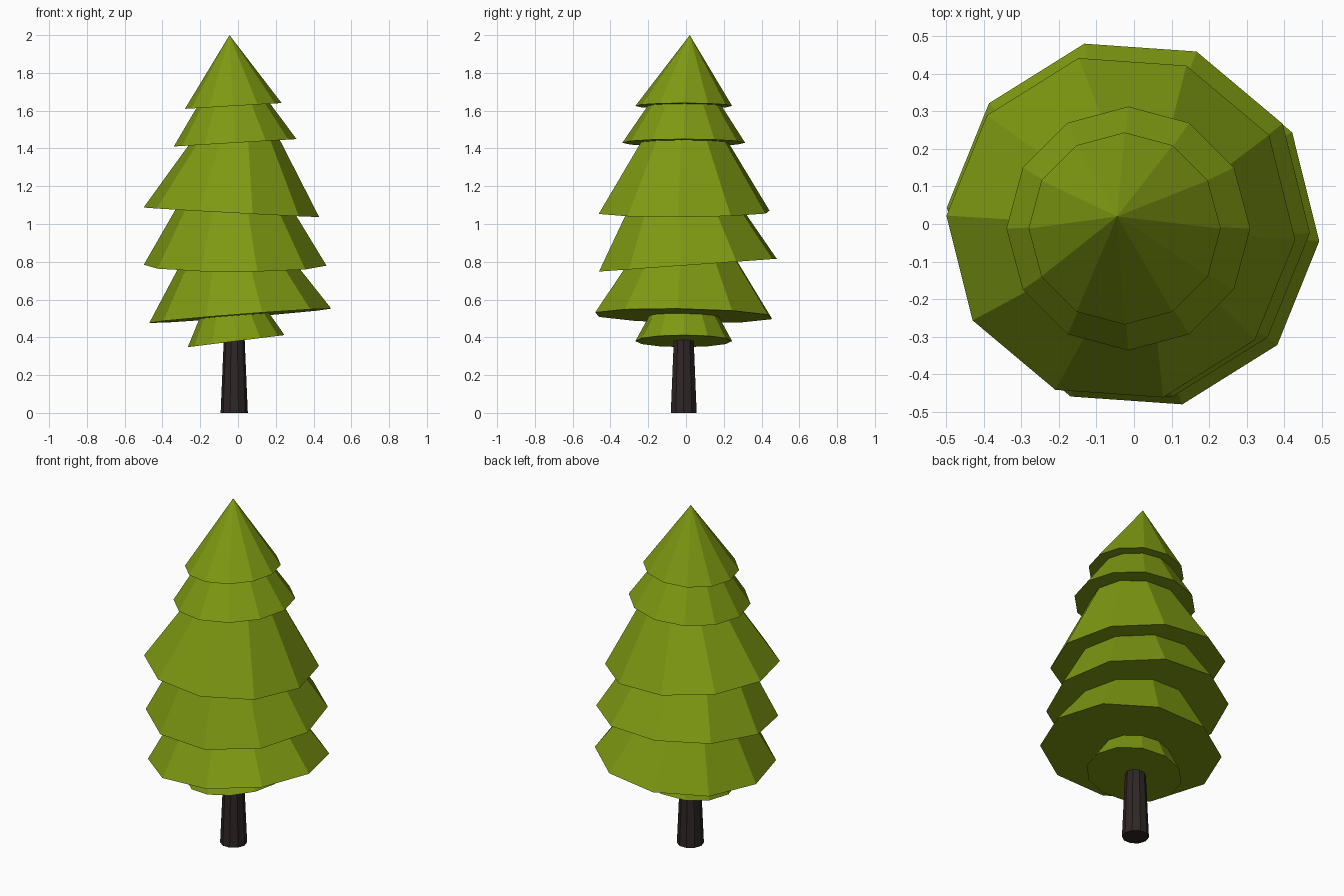
import bpy, bmesh, math
from mathutils import Vector

if "Cube" in bpy.data.objects:
    bpy.data.objects.remove(bpy.data.objects["Cube"])


def material(name, rgb):
    m = bpy.data.materials.new(name)
    m.diffuse_color = (*rgb, 1)
    m.use_nodes = True
    m.node_tree.nodes["Principled BSDF"].inputs["Base Color"].default_value = m.diffuse_color
    return m


green = material("leaf green", (0.21, 0.32, 0.006))
brown = material("dark bark", (0.029, 0.019, 0.019))


def finish(name, bm, mat):
    bmesh.ops.recalc_face_normals(bm, faces=bm.faces)
    me = bpy.data.meshes.new(name)
    bm.to_mesh(me)
    bm.free()
    me.materials.append(mat)
    ob = bpy.data.objects.new(name, me)
    bpy.context.collection.objects.link(ob)


def ring(bm, n, centre, r, start=0, slope=(0, 0)):
    """Polygon ring lying in a plane tilted by slope."""
    out = []
    for i in range(n):
        a = math.radians(start) + math.tau * i / n
        x, y = r * math.cos(a), r * math.sin(a)
        out.append(bm.verts.new(Vector(centre) + Vector((x, y, slope[0] * x + slope[1] * y))))
    return out


# branch tiers: sides, start angle, rim centre, radius, rim slope, apex
tiers = [
    (12, 0, (-0.025, -0.012, 1.625), 0.256, (0.06, 0.0), (-0.045, 0.02, 2.0)),
    (12, 0, (-0.015, -0.012, 1.43), 0.325, (0.06, 0.0), (-0.04, 0.0, 1.92)),
    (10, -4, (-0.035, -0.01, 1.062), 0.466, (-0.054, 0.006), (0.03, -0.01, 1.82)),
    (10, -4, (-0.015, 0.01, 0.782), 0.485, (0.0, 0.072), (-0.03, -0.06, 1.6)),
    (10, -4, (0.012, -0.012, 0.514), 0.483, (0.078, -0.018), (-0.06, 0.0, 1.25)),
    (12, 0, (-0.01, -0.012, 0.38), 0.256, (0.125, 0.0), (-0.06, -0.01, 0.85)),
]
for k, (n, start, centre, r, slope, apex) in enumerate(tiers):
    bm = bmesh.new()
    rim = ring(bm, n, centre, r, start, slope)
    tip = bm.verts.new(apex)
    for i in range(n):
        bm.faces.new((rim[i], rim[(i + 1) % n], tip))
    bm.faces.new(rim)
    finish(f"branch_tier_{k + 1}", bm, green)

# tapered trunk
bm = bmesh.new()
low = ring(bm, 10, (-0.02, -0.012, 0), 0.072)
high = ring(bm, 10, (-0.02, -0.012, 0.42), 0.054)
for i in range(10):
    j = (i + 1) % 10
    bm.faces.new((low[i], low[j], high[j], high[i]))
bm.faces.new(low)
bm.faces.new(high)
finish("trunk", bm, brown)
